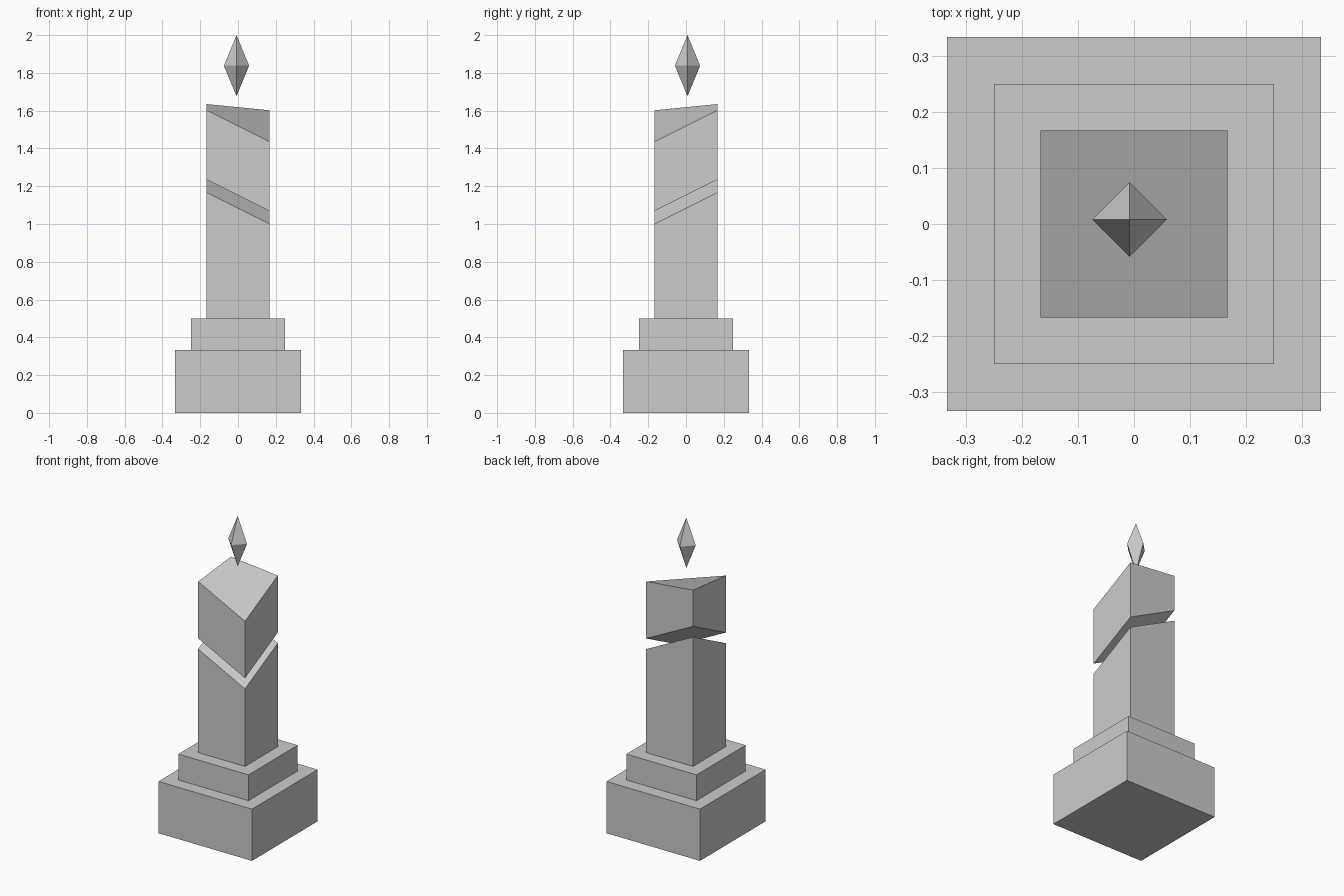
import bpy

cube = bpy.data.objects.get("Cube")
if cube:
    bpy.data.objects.remove(cube, do_unlink=True)

U = 1 / 6  # building module

stone = bpy.data.materials.new("grey_stone")
stone.use_nodes = True
colour = (0.6, 0.6, 0.6, 1)
stone.diffuse_color = colour
stone.node_tree.nodes["Principled BSDF"].inputs["Base Color"].default_value = colour


def add_part(name, verts, faces):
    mesh = bpy.data.meshes.new(name)
    mesh.from_pydata(verts, [], faces)
    mesh.materials.append(stone)
    obj = bpy.data.objects.new(name, mesh)
    bpy.context.collection.objects.link(obj)
    return obj


def add_block(name, half, bottom, top):
    """Square block; bottom and top give the height of each corner."""
    corners = [(-half, -half), (half, -half), (half, half), (-half, half)]
    verts = [(x, y, z) for level in (bottom, top) for (x, y), z in zip(corners, level)]
    sides = [(i, (i + 1) % 4, (i + 1) % 4 + 4, i + 4) for i in range(4)]
    return add_part(name, verts, [(3, 2, 1, 0), (4, 5, 6, 7)] + sides)


def level(z):
    return [z] * 4


def slant(z):
    """Plane falling toward the front left corner, z at the two middle corners."""
    return [z, z - U, z, z + U]


# Stepped pedestal
add_block("pedestal_base", 2 * U, level(0), level(2 * U))
add_block("pedestal_step", 1.5 * U, level(2 * U), level(3 * U))

# Column split by a slanted gap
add_block("lower_column", U, level(3 * U), slant(7 * U))
broken_top = slant(1.602)
broken_top[3] = 1.635
add_block("upper_column", U, slant(1.235), broken_top)

# Floating crystal
cx, cy, r, mid = -0.008, 0.008, 0.0667, 1.838
ring = [(cx - r, cy, mid), (cx, cy - r, mid), (cx + r, cy, mid), (cx, cy + r, mid)]
tips = [(cx, cy, 2.0), (cx, cy, 1.676)]
faces = []
for i in range(4):
    j = (i + 1) % 4
    faces += [(i, j, 4), (j, i, 5)]
add_part("floating_crystal", ring + tips, faces)
